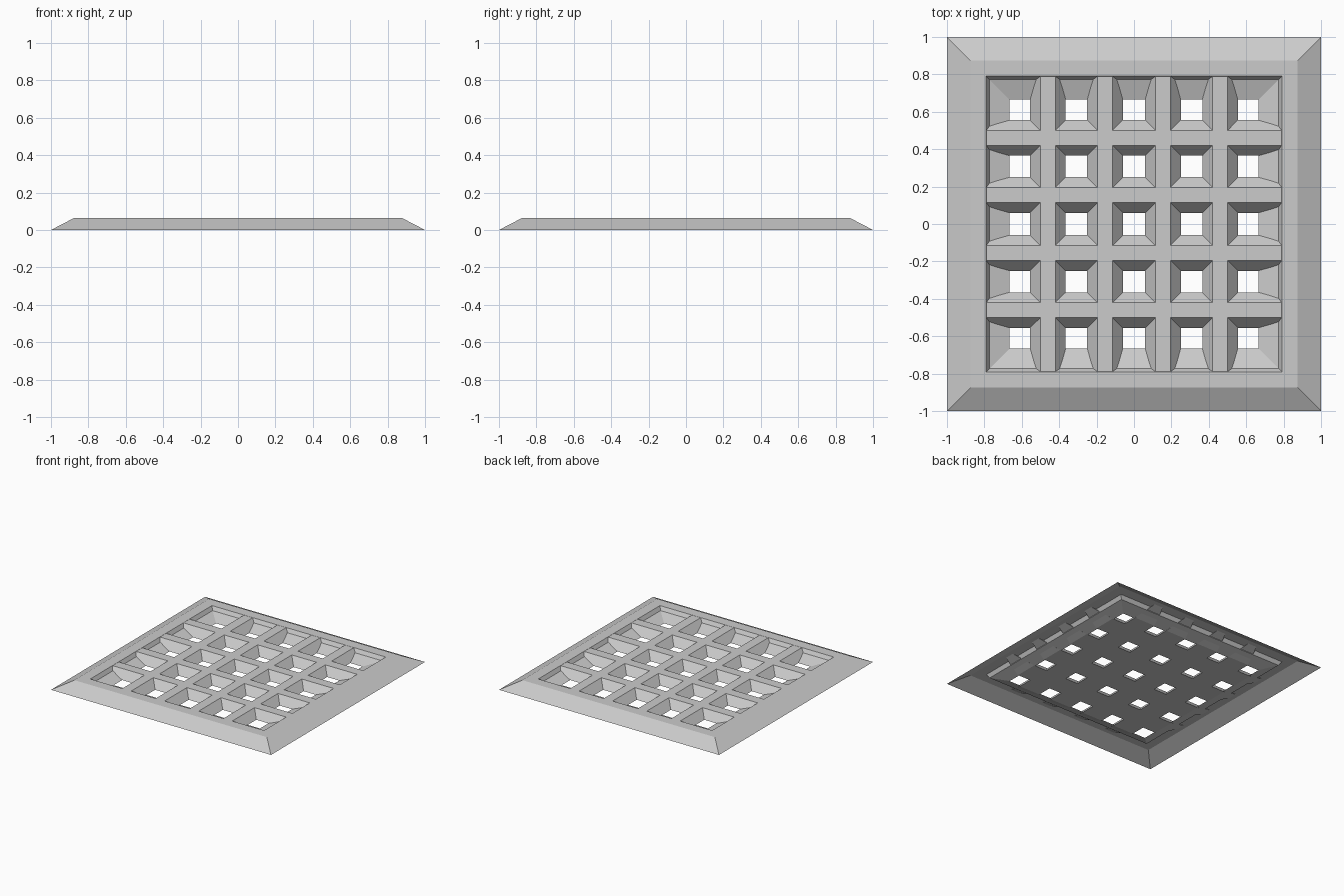
import bpy

if "Cube" in bpy.data.objects:
    bpy.data.objects.remove(bpy.data.objects["Cube"])

TOP = 0.065                       # height of the rim and bars
CENTRES = (-0.46, -0.155, 0.155, 0.46)


def make_object(name, verts, faces):
    mesh = bpy.data.meshes.new(name)
    mesh.from_pydata(verts, [], faces)
    mesh.update()
    obj = bpy.data.objects.new(name, mesh)
    bpy.context.collection.objects.link(obj)
    return obj


# Square rim: an open shell swept from a half-width / height profile
def make_frame():
    profile = [(1.0, 0.0), (0.875, TOP), (0.79, TOP), (0.772, 0.035), (0.665, 0.0)]
    verts = [(sx * r, sy * r, z) for r, z in profile
             for sx, sy in ((-1, -1), (1, -1), (1, 1), (-1, 1))]
    faces = []
    for ring in range(len(profile) - 1):
        a = ring * 4
        for i in range(4):
            j = (i + 1) % 4
            faces.append((a + i, a + j, a + 4 + j, a + 4 + i))
    make_object("outer_frame", verts, faces)


# Tapered bar: wide base, narrow top, ends undercut to tuck behind the rim
def make_bar(name, centre, along_y):
    section = [(-0.095, 0.0), (0.095, 0.0), (0.04, TOP - 0.001), (-0.04, TOP - 0.001)]
    verts = []
    for side in (-1, 1):
        for across, z in section:
            along = side * (0.84 if z > 0 else 0.675)
            if along_y:
                verts.append((centre + across, along, z))
            else:
                verts.append((along, -centre - across, z))
    faces = [(0, 1, 2, 3), (7, 6, 5, 4)]
    faces += [(i, i + 4, (i + 1) % 4 + 4, (i + 1) % 4) for i in range(4)]
    make_object(name, verts, faces)


make_frame()
for n, c in enumerate(CENTRES, 1):
    make_bar(f"lengthwise_bar_{n}", c, True)
    make_bar(f"crosswise_bar_{n}", c, False)
